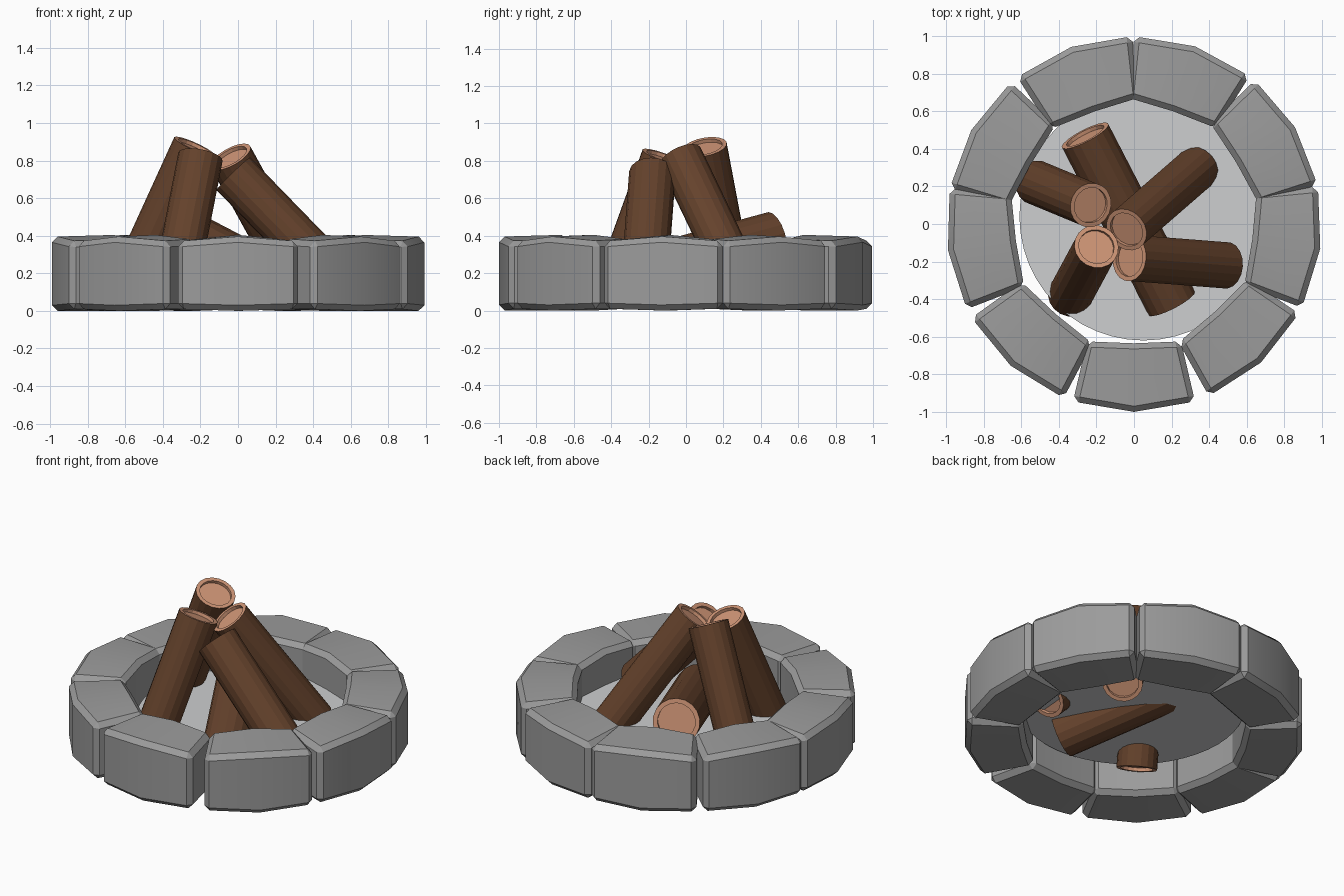
import bpy, bmesh, math
from mathutils import Matrix, Vector

cube = bpy.data.objects.get("Cube")
if cube:
    bpy.data.objects.remove(cube, do_unlink=True)


def material(name, r, g, b):
    mat = bpy.data.materials.new(name)
    mat.use_nodes = True
    mat.diffuse_color = (r, g, b, 1)
    mat.node_tree.nodes["Principled BSDF"].inputs["Base Color"].default_value = (r, g, b, 1)
    return mat


STONE = material("stone grey", 0.33, 0.33, 0.33)
ASH = material("pale ash", 0.61, 0.62, 0.63)
BARK = material("brown bark", 0.13, 0.055, 0.025)
WOOD = material("cut wood", 0.62, 0.30, 0.18)


def finish(name, bm, *mats):
    bmesh.ops.recalc_face_normals(bm, faces=bm.faces)
    mesh = bpy.data.meshes.new(name)
    bm.to_mesh(mesh)
    bm.free()
    for mat in mats:
        mesh.materials.append(mat)
    obj = bpy.data.objects.new(name, mesh)
    bpy.context.collection.objects.link(obj)
    return obj


# One ring stone: a chunky wedge with a bulging middle and chamfered edges
def stone(name, degrees):
    bm = bmesh.new()
    rows = []
    for side, low, high in ((-1, 0.01, 0.37), (0, 0, 0.395), (1, 0.01, 0.37)):
        outer, inner = (0.945, 0.625) if side else (1.0, 0.635)
        corners = [(outer, 0.325, low), (outer, 0.325, high),
                   (inner, 0.25, high + 0.01), (inner, 0.25, low)]
        rows.append([bm.verts.new((r, side * t, z)) for r, t, z in corners])
    for a, b in zip(rows, rows[1:]):
        for i in range(4):
            j = (i + 1) % 4
            bm.faces.new((a[i], a[j], b[j], b[i]))
    bm.faces.new(rows[0])
    bm.faces.new(rows[2])
    bmesh.ops.recalc_face_normals(bm, faces=bm.faces)
    hard = [e for e in bm.edges if e.calc_face_angle() > math.radians(40)]
    bmesh.ops.bevel(bm, geom=hard, offset=0.03, segments=1,
                    affect='EDGES', clamp_overlap=True)
    bm.transform(Matrix.Rotation(math.radians(degrees), 4, 'Z'))
    return finish(name, bm, STONE)


stones = [stone(f"ring_stone_{i + 1}", angle) for i, angle in
          enumerate((-90, -47.5, -7.5, 31, 71, 109.5, 150, 188, 229))]
bpy.ops.object.select_all(action='DESELECT')
for obj in stones:
    obj.select_set(True)
bpy.context.view_layer.objects.active = stones[0]
bpy.ops.object.shade_smooth_by_angle(angle=math.radians(30))

# Ash bed inside the ring
bm = bmesh.new()
bmesh.ops.create_circle(bm, cap_ends=True, segments=48, radius=0.66)
bm.transform(Matrix.Translation((0.05, 0.04, 0.18)))
finish("ash_bed", bm, ASH)


# One log: faceted cylinder whose cut ends have a sunken centre
def log(name, top, bottom, radius):
    top, bottom = Vector(top), Vector(bottom)
    axis = top - bottom
    bm = bmesh.new()
    bmesh.ops.create_cone(bm, cap_ends=True, segments=18, radius1=radius,
                          radius2=radius, depth=axis.length)
    ends = [f for f in bm.faces if abs(f.normal.z) > 0.9]
    for face in ends:
        face.material_index = 1
    bmesh.ops.inset_individual(bm, faces=ends, thickness=radius * 0.2)
    for face in ends:
        sink = -0.02 * face.normal.z
        walls = bmesh.ops.extrude_discrete_faces(bm, faces=[face])["faces"]
        for vert in walls[0].verts:
            vert.co.z += sink
    # Close the step between the rim and the sunken centre
    loose = [e for e in bm.edges if e.is_boundary]
    if loose:
        bmesh.ops.bridge_loops(bm, edges=[e for e in loose if e.verts[0].co.z > 0])
        bmesh.ops.bridge_loops(bm, edges=[e for e in loose if e.verts[0].co.z < 0])
    for face in bm.faces:
        if all(v.co.xy.length < radius * 0.99 for v in face.verts):
            face.material_index = 1
    bm.transform(Matrix.Translation((top + bottom) / 2)
                 @ axis.to_track_quat('Z', 'Y').to_matrix().to_4x4())
    finish(name, bm, BARK, WOOD)


log("right_log", (-0.23, 0.10, 0.875), (-0.52, 0.22, 0.24), 0.12)
log("front_log", (-0.20, -0.12, 0.82), (-0.34, -0.38, 0.10), 0.12)
log("back_log", (-0.04, -0.03, 0.82), (0.34, 0.30, 0.13), 0.12)
log("left_log", (-0.025, -0.18, 0.73), (0.49, -0.22, 0.20), 0.125)
log("fallen_log", (-0.26, 0.47, 0.39), (0.20, -0.42, 0.15), 0.14)
